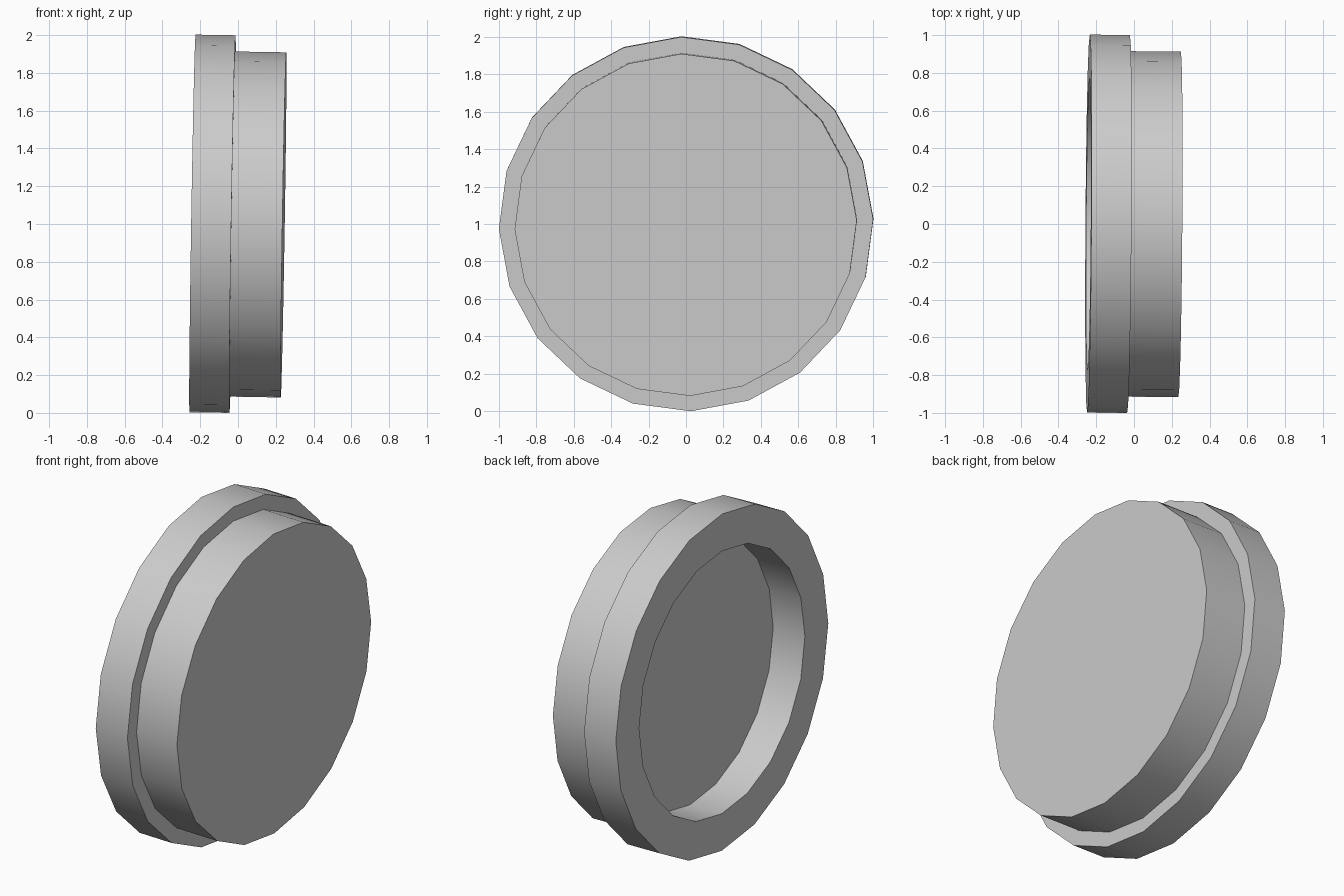
import bpy, bmesh, math
from mathutils import Matrix

if "Cube" in bpy.data.objects:
    bpy.data.objects.remove(bpy.data.objects["Cube"])

SIDES = 20
TWIST = 0.026          # roll about the disc axis

# Profile (position along x, radius): recess floor -> flange -> plug face
PROFILE = [(-0.029, 0.78), (-0.241, 0.78), (-0.241, 1.0),
           (-0.029, 1.0), (-0.029, 0.914), (0.241, 0.914)]

bm = bmesh.new()
rings = []
for x, r in PROFILE:
    rings.append([bm.verts.new((x,
                                r * math.cos(TWIST + 2 * math.pi * i / SIDES),
                                r * math.sin(TWIST + 2 * math.pi * i / SIDES)))
                  for i in range(SIDES)])

# Side walls and steps
for a, b in zip(rings, rings[1:]):
    for i in range(SIDES):
        j = (i + 1) % SIDES
        bm.faces.new((a[i], a[j], b[j], b[i]))

# Recess floor and plug face
bm.faces.new(rings[0])
bm.faces.new(rings[-1])
bmesh.ops.recalc_face_normals(bm, faces=bm.faces[:])

# Slight lean, standing on the ground
bm.transform(Matrix.Rotation(-0.007, 4, 'Z') @ Matrix.Rotation(0.016, 4, 'Y'))
low = min(v.co.z for v in bm.verts)
bm.transform(Matrix.Translation((0, 0, -low)))

mesh = bpy.data.meshes.new("stepped_cap")
bm.to_mesh(mesh)
bm.free()
cap = bpy.data.objects.new("stepped_cap", mesh)
bpy.context.collection.objects.link(cap)

# Smooth rims, sharp steps
bpy.context.view_layer.objects.active = cap
cap.select_set(True)
bpy.ops.object.shade_smooth_by_angle(angle=math.radians(30))
